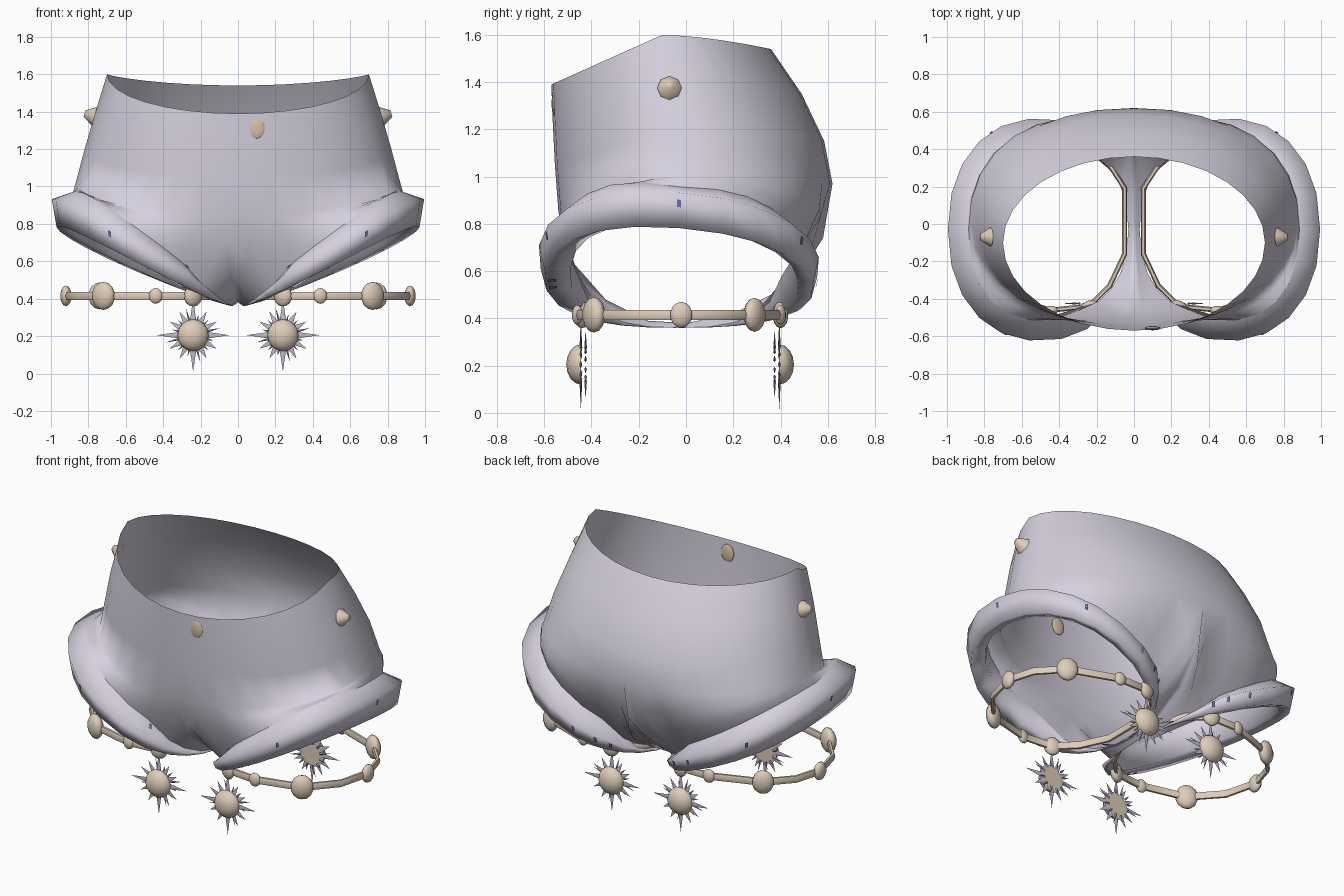
import bpy, bmesh, math
from mathutils import Vector, Matrix

cube = bpy.data.objects.get("Cube")
if cube:
    bpy.data.objects.remove(cube, do_unlink=True)


def material(name, rgb):
    m = bpy.data.materials.new(name)
    m.use_nodes = True
    m.diffuse_color = (*rgb, 1)
    bsdf = next(n for n in m.node_tree.nodes if n.type == 'BSDF_PRINCIPLED')
    bsdf.inputs["Base Color"].default_value = (*rgb, 1)
    return m


CLOTH = material("pale lavender cloth", (0.67, 0.635, 0.735))
BONE = material("tan bead", (0.74, 0.61, 0.49))
GOLD = material("dull gold button", (0.66, 0.53, 0.37))
STITCH = material("purple stitch", (0.2, 0.17, 0.42))
SPIKE = material("grey lavender spike", (0.52, 0.5, 0.6))


def finish(bm, name, mat, angle=40, mirror=False):
    bmesh.ops.remove_doubles(bm, verts=bm.verts, dist=0.0005)
    bmesh.ops.recalc_face_normals(bm, faces=bm.faces)
    me = bpy.data.meshes.new(name)
    bm.to_mesh(me)
    bm.free()
    ob = bpy.data.objects.new(name, me)
    bpy.context.collection.objects.link(ob)
    me.materials.append(mat)
    bpy.ops.object.select_all(action='DESELECT')
    bpy.context.view_layer.objects.active = ob
    ob.select_set(True)
    bpy.ops.object.shade_smooth_by_angle(angle=math.radians(angle))
    if mirror:
        ob.modifiers.new("Mirror", 'MIRROR').merge_threshold = 0.001
    return ob


def loft(bm, rings, closed):
    rows = [[bm.verts.new(p) for p in r] for r in rings]
    n = len(rows[0])
    for a, b in zip(rows, rows[1:]):
        for i in range(n if closed else n - 1):
            j = (i + 1) % n
            bm.faces.new((a[i], a[j], b[j], b[i]))


def power(v, p):
    return math.copysign(abs(v) ** p, v)


# Half rings of the torso, running front centre, side, back centre
OUTER, INNER = 16, 8


def half_ring(w, yc, front, back, zf, zs, zb, square):
    pts = []
    for i in range(OUTER + 1):
        t = math.pi * i / OUTER
        c = math.cos(t)
        k = abs(c)
        y_end, z = (front, zs + (zf - zs) * k) if c > 0 else (back, zs + (zb - zs) * k ** 1.6)
        x = w * math.sin(t) ** square if 0 < i < OUTER else 0
        pts.append(Vector((x, yc + (y_end - yc) * k ** square, z)))
    return pts


torso = [half_ring(*r) for r in (
    (0.70, -0.10, -0.57, 0.36, 1.39, 1.60, 1.54, 1.0),
    (0.765, -0.06, -0.565, 0.49, 1.25, 1.39, 1.35, 0.97),
    (0.82, -0.02, -0.555, 0.585, 1.05, 1.20, 1.15, 0.94),
    (0.865, 0.0, -0.54, 0.62, 0.85, 1.03, 0.97, 0.91))]

# Crotch seam on the centre line, from back to front
seam = [Vector((0, y, z)) for y, z in (
    (0.58, 0.74), (0.42, 0.53), (0.2, 0.42), (0, 0.38),
    (-0.16, 0.39), (-0.34, 0.48), (-0.49, 0.65))]


# Leg opening: the four edges of the cuff at one angle
def cuff_section(phi):
    c, s = math.cos(phi), math.sin(phi)
    x = 0.5 + 0.47 * power(c, 0.9)
    y = -0.03 + 0.57 * power(s, 0.9)
    u = max(0, (x - 0.03) / 0.94)
    low = Vector((x, y, 0.36 + 0.42 * u ** 1.15 - 0.08 * y * u))
    f = min(1, max(0, (x - 0.03) / 0.22))
    out = Vector((c, s, 0)) * f
    up = Vector((0, 0, (0.05 + 0.1 * u) * f))
    top = low + out * 0.025 + up
    body = low - out * 0.085 + up + Vector((0, 0, (0.025 + 0.05 * abs(s)) * f))
    inner = low - out * (0.06 + 0.05 * max(0, -s) ** 2) + Vector((0, 0, 0.01 * f))
    return body, top, low, inner


angles = [math.radians(-135 + 270 * i / OUTER) for i in range(OUTER + 1)]
angles += [math.radians(135 + 90 * j / INNER) for j in range(1, INNER)]
sections = [cuff_section(a) for a in angles]
body_e, top_e, low_e, inner_e = (list(e) for e in zip(*sections))

# Trouser body
bm = bmesh.new()
loft(bm, torso, False)
hip = torso[-1] + seam
bridge = [hip]
for t in (0.35, 0.7):
    mid = [a.lerp(b, t) for a, b in zip(hip, body_e)]
    for m in mid:
        m.y *= 1 + (0.07 if m.y > 0 else 0.02) * math.sin(math.pi * t)
    bridge.append(mid)
loft(bm, bridge + [body_e], True)
finish(bm, "shorts_body", CLOTH, 100, True)

# Turned-up cuffs
bm = bmesh.new()
loft(bm, [body_e, top_e, low_e, inner_e, body_e], True)
finish(bm, "leg_cuffs", CLOTH, 95, True)

# Small stitches on the cuffs: angle, upper and lower edge of the band they sit on
bm = bmesh.new()
for deg, a, b in ((-120, 0, 1), (-70, 1, 2), (-98, 2, 3), (-92, 2, 3), (0, 1, 2),
                  (60, 1, 2), (100, 1, 2), (115, 1, 2), (125, 1, 2)):
    edges = cuff_section(math.radians(deg))
    rise = (edges[a] - edges[b]).normalized()
    along = (cuff_section(math.radians(deg + 1))[b] - edges[b]).normalized()
    centre = edges[a].lerp(edges[b], 0.3) + along.cross(rise) * 0.005
    bm.faces.new([bm.verts.new(centre + along * p * 0.009 + rise * q * 0.016)
                  for p, q in ((1, 1), (1, -1), (-1, -1), (-1, 1))])
finish(bm, "cuff_stitches", STITCH, 40, True)


def bead(name, loc, size, turn=0, mat=BONE):
    bm = bmesh.new()
    bmesh.ops.create_uvsphere(bm, u_segments=10, v_segments=7, radius=1)
    ob = finish(bm, name, mat, 60)
    ob.location, ob.scale = loc, size
    ob.rotation_euler.z = turn
    return ob


# Waist buttons: a flat one in front, a blunt cone on each side
bead("front_button", (0.10, -0.557, 1.31), (0.045, 0.012, 0.055), 0, GOLD)
for side, sx in (("left", 1), ("right", -1)):
    bm = bmesh.new()
    bmesh.ops.create_cone(bm, segments=8, radius1=0.052, radius2=0.018, depth=0.055,
                          cap_ends=True, matrix=Matrix.Translation((0, 0, 0.0275)))
    ob = finish(bm, side + "_button", BONE, 70)
    ob.location = (sx * 0.767, -0.07, 1.375)
    ob.rotation_euler.y = sx * math.radians(74)

RING_Z = 0.415
PATH = ((0.05, -0.16), (0.13, -0.33), (0.24, -0.44), (0.44, -0.46), (0.72, -0.39),
        (0.87, -0.22), (0.92, -0.02), (0.87, 0.15), (0.74, 0.29), (0.44, 0.4),
        (0.24, 0.4), (0.12, 0.3), (0.05, 0.19))
BEADS = {2: 0.057, 3: 0.042, 4: 0.075, 6: 0.055, 8: 0.072, 9: 0.042, 10: 0.057}


def medallion(name, x, y, face):
    # Domed centre with a flat back
    bm = bmesh.new()
    bmesh.ops.create_uvsphere(bm, u_segments=14, v_segments=8, radius=1)
    cut = bmesh.ops.bisect_plane(bm, geom=bm.verts[:] + bm.edges[:] + bm.faces[:],
                                 plane_co=(0, 0, 0), plane_no=(0, -face, 0), clear_outer=True)
    rim = [e for e in cut["geom_cut"] if isinstance(e, bmesh.types.BMEdge)]
    bmesh.ops.contextual_create(bm, geom=rim)
    ob = finish(bm, name + "_dome", BONE, 50)
    ob.location, ob.scale = (x, y, 0.205), (0.085, 0.062, 0.085)
    # Two layers of thin spikes, the front layer wide and the rear one fine
    bm = bmesh.new()
    for layer, long, short, width in ((0, 0.195, 0.145, 0.018), (1, 0.15, 0.115, 0.008)):
        for k in range(12):
            a = math.tau * (k + layer * 0.5) / 12
            reach = short if k % 3 else long
            d = Vector((math.cos(a), 0, math.sin(a)))
            w = Vector((-d.z, 0, d.x)) * width
            t = Vector((0, 0.006, 0))
            base = d * 0.07 + Vector((0, -face * 0.02 * layer, 0))
            tip = bm.verts.new(base + d * (reach - 0.07))
            foot = [bm.verts.new(base + o) for o in (w, t, -w, -t)]
            for i in range(4):
                bm.faces.new((foot[i], foot[(i + 1) % 4], tip))
    ob = finish(bm, name + "_spikes", SPIKE, 60)
    ob.location = (x, y, 0.205)


# Beaded leg rings with hanging medallions
for side, sx in (("left", 1), ("right", -1)):
    rings = []
    n = len(PATH)
    for i, (x, y) in enumerate(PATH):
        a, b = Vector(PATH[i - 1]), Vector(PATH[(i + 1) % n])
        d = (b - a).normalized()
        out = Vector((d.y, -d.x, 0))
        ring = []
        for k in range(6):
            q = math.tau * k / 6
            p = Vector((x, y, RING_Z)) + out * 0.014 * math.cos(q)
            p.z += 0.024 * math.sin(q)
            p.x *= sx
            ring.append(p)
        rings.append(ring)
        if i in BEADS:
            r = BEADS[i]
            bead(side + "_ring_bead", (sx * x, y, RING_Z), (r * 0.9, r * 0.55, r),
                 sx * math.atan2(d.y, d.x))
    bm = bmesh.new()
    loft(bm, rings + rings[:1], True)
    finish(bm, side + "_leg_ring", BONE, 50)
    medallion(side + "_front_medallion", sx * 0.24, -0.445, -1)
    medallion(side + "_back_medallion", sx * 0.24, 0.395, 1)
